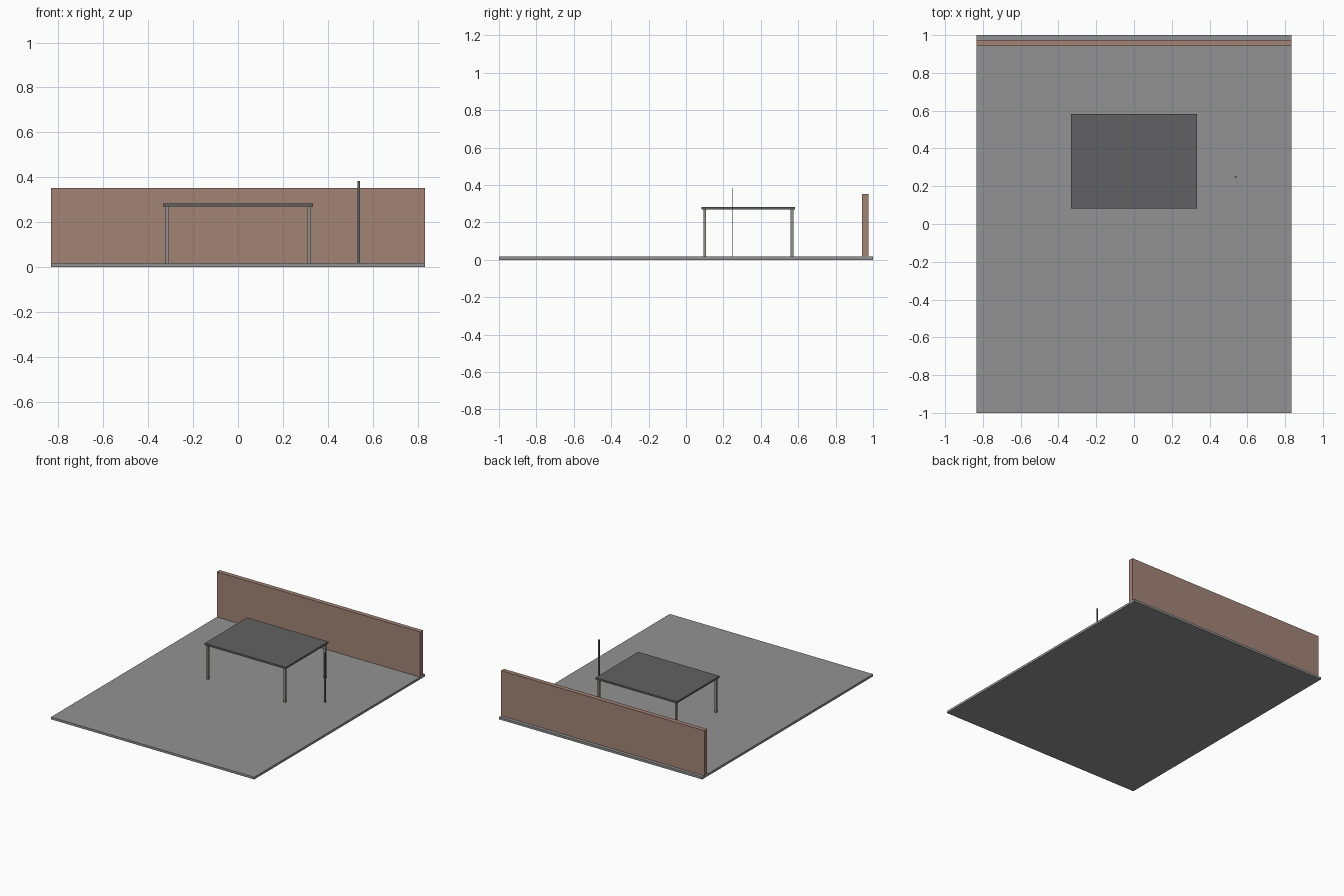
import bpy

if "Cube" in bpy.data.objects:
    bpy.data.objects.remove(bpy.data.objects["Cube"])

def mat(name, c):
    m = bpy.data.materials.new(name)
    m.diffuse_color = (*c, 1)
    m.use_nodes = True
    m.node_tree.nodes["Principled BSDF"].inputs["Base Color"].default_value = m.diffuse_color
    return m

def box(name, lo, hi, m=None):
    bpy.ops.mesh.primitive_cube_add(size=1, location=[(a + b) / 2 for a, b in zip(lo, hi)])
    o = bpy.context.object
    o.name = name
    o.scale = [b - a for a, b in zip(lo, hi)]
    bpy.ops.object.transform_apply(location=False, rotation=False, scale=True)
    if m:
        o.data.materials.append(m)
    return o

u = 1 / 60  # layout module
brown = mat("wall_brown", (0.36, 0.23, 0.18))
dark = mat("table_dark", (0.12, 0.12, 0.125))
grey = mat("ground_grey", (0.29, 0.29, 0.29))
metal = mat("leg_metal", (0.29, 0.28, 0.25))

# Ground slab and back wall
box("ground_slab", (-50*u, -60*u, 0), (50*u, 60*u, u), grey)
box("back_wall", (-50*u, 56.5*u, u), (50*u, 58.5*u, 21.1*u), brown)

# Table top
box("table_top", (-20*u, 5*u, 16.2*u), (20*u, 35*u, 17*u), dark)

# Table legs
h = 0.42 * u
for side, x in (("left", -19*u), ("right", 19*u)):
    for end, y in (("front", 6*u), ("back", 34*u)):
        box(f"{end}_{side}_leg", (x-h, y-h, u), (x+h, y+h, 16.2*u), metal)

# Thin upright post beside the table
box("side_post", (0.532, 0.2475, u), (0.544, 0.2525, 23*u), dark)
